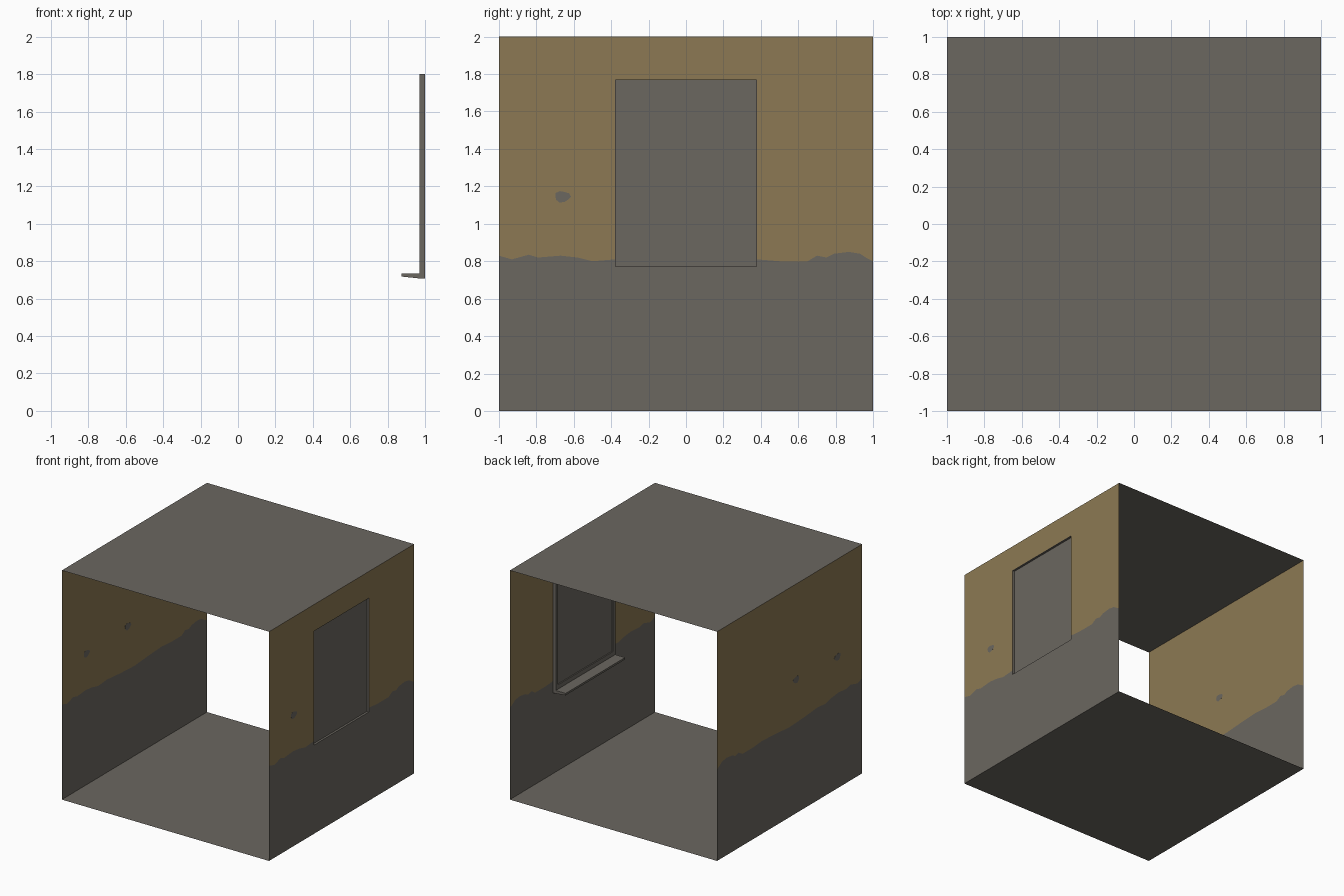
import bpy, bmesh, math

if "Cube" in bpy.data.objects:
    bpy.data.objects.remove(bpy.data.objects["Cube"])


def make_mat(name, rgb):
    m = bpy.data.materials.new(name)
    lin = [(c / 255 / 12.92) if c / 255 <= 0.04045 else ((c / 255 + 0.055) / 1.055) ** 2.4 for c in rgb]
    m.diffuse_color = (*lin, 1)
    m.use_nodes = True
    m.node_tree.nodes["Principled BSDF"].inputs["Base Color"].default_value = m.diffuse_color
    return m


GREY = make_mat("concrete grey", (107, 103, 96))
TAN = make_mat("tan paint", (140, 121, 83))


def finish(name, bm, mats):
    bmesh.ops.remove_doubles(bm, verts=bm.verts, dist=1e-5)
    me = bpy.data.meshes.new(name)
    bm.to_mesh(me)
    bm.free()
    for m in mats:
        me.materials.append(m)
    ob = bpy.data.objects.new(name, me)
    bpy.context.collection.objects.link(ob)
    return ob


def quad(bm, pts, mi=0):
    f = bm.faces.new([bm.verts.new(p) for p in pts])
    f.material_index = mi


def prism(name, pts_a, pts_b):
    # closed solid between two matching outlines
    bm = bmesh.new()
    a = [bm.verts.new(p) for p in pts_a]
    b = [bm.verts.new(p) for p in pts_b]
    bm.faces.new(a)
    bm.faces.new(b[::-1])
    for i in range(len(a)):
        j = (i + 1) % len(a)
        bm.faces.new((a[j], a[i], b[i], b[j]))
    bmesh.ops.recalc_face_normals(bm, faces=bm.faces)
    return finish(name, bm, [GREY])


# floor and ceiling sheets
for name, z in (("floor", 0), ("ceiling", 2)):
    bm = bmesh.new()
    quad(bm, [(-1, -1, z), (1, -1, z), (1, 1, z), (-1, 1, z)])
    finish(name, bm, [GREY])

# ragged paint edge: (y, z)
EDGE = [(-1, .83), (-.93, .81), (-.84, .835), (-.79, .82), (-.67, .83), (-.58, .82), (-.5, .80),
        (-.38, .81), (-.2, .795), (0, .785), (.2, .80), (.38, .81), (.5, .80), (.65, .80),
        (.7, .83), (.75, .82), (.79, .84), (.87, .85), (.93, .84), (.96, .82), (1, .80)]
HALF, LOW, HIGH = .38, .77, 1.77


def wall(name, x, window):
    bm = bmesh.new()
    for (y0, z0), (y1, z1) in zip(EDGE, EDGE[1:]):
        hole = window and abs((y0 + y1) / 2) < HALF
        lo = (LOW, LOW) if hole else (z0, z1)
        up = (HIGH, HIGH) if hole else (z0, z1)
        parts = (([(x, y0, 0), (x, y1, 0), (x, y1, lo[1]), (x, y0, lo[0])], 0),
                 ([(x, y0, up[0]), (x, y1, up[1]), (x, y1, 2), (x, y0, 2)], 1))
        for pts, mi in parts:
            quad(bm, pts if x > 0 else pts[::-1], mi)
    finish(name, bm, [GREY, TAN])


wall("window_wall", 1, True)
wall("plain_wall", -1, False)


# chipped paint spots
def chip(name, x, y, z):
    ring = []
    for i in range(10):
        a = math.tau * i / 10
        r = 1 + .12 * math.sin(3 * a + 1)
        ring.append((y + .042 * r * math.cos(a), z + .03 * r * math.sin(a)))
    prism(name, [(x - .001, *p) for p in ring], [(x + .001, *p) for p in ring])


chip("paint_chip_window_wall", 1, -.66, 1.145)
chip("paint_chip_left_a", -1, -.66, 1.145)
chip("paint_chip_left_b", -1, -.09, 1.165)


# window frame bars
def bar(name, y0, y1, z0, z1, x0=.97, x1=.999):
    o = [(y0, z0), (y1, z0), (y1, z1), (y0, z1)]
    prism(name, [(x0, *p) for p in o], [(x1, *p) for p in o])


IN, OUT = .377, .41
bar("frame_side_a", -OUT, -IN, .735, 1.80)
bar("frame_side_b", IN, OUT, .735, 1.80)
bar("frame_head", -IN, IN, 1.767, 1.80)
bar("frame_base", -IN, IN, .735, .773)

# inner sill with sloping underside
SILL = [(.875, .735), (.875, .718), (.97, .708), (.999, .708), (.999, .735)]
prism("window_sill", [(x, -OUT, z) for x, z in SILL], [(x, OUT, z) for x, z in SILL])

# window pane
bm = bmesh.new()
quad(bm, [(.98, -IN, .773), (.98, IN, .773), (.98, IN, 1.767), (.98, -IN, 1.767)])
finish("window_pane", bm, [GREY])
